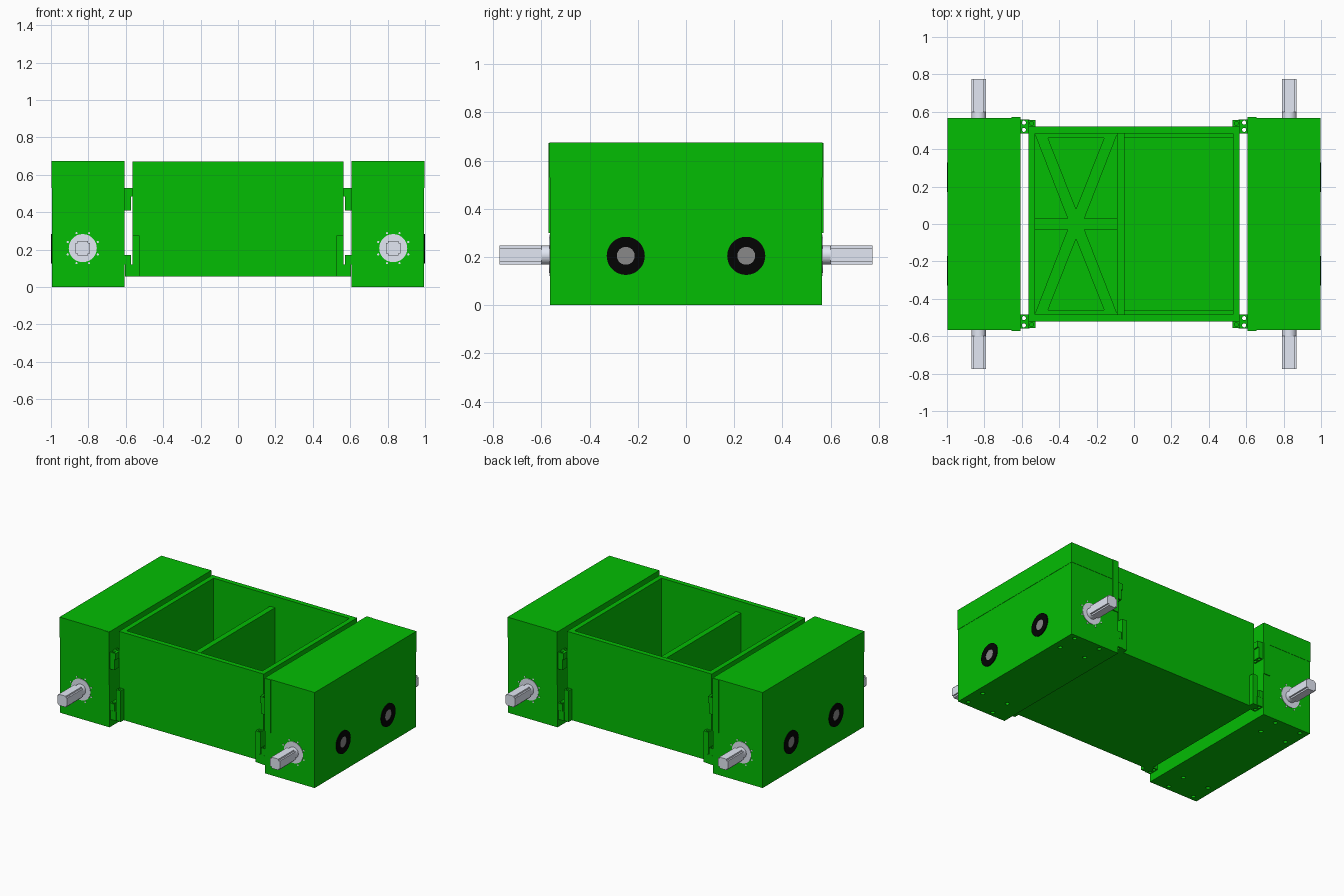
import bpy, bmesh, math
from mathutils import Matrix, Vector

if "Cube" in bpy.data.objects:
    bpy.data.objects.remove(bpy.data.objects["Cube"])


def material(name, rgb):
    m = bpy.data.materials.new(name)
    m.diffuse_color = (*rgb, 1)
    m.use_nodes = True
    m.node_tree.nodes["Principled BSDF"].inputs["Base Color"].default_value = m.diffuse_color
    return m


GREEN = material("green_paint", (0.001, 0.51, 0.001))
BLACK = material("black_rubber", (0.001, 0.001, 0.001))
STEEL = material("steel", (0.76, 0.80, 0.90))
HUB = material("hub_grey", (0.25, 0.25, 0.25))


def box(bm, x0, x1, y0, y1, z0, z1):
    c = Vector(((x0 + x1) / 2, (y0 + y1) / 2, (z0 + z1) / 2))
    s = Matrix.Diagonal((x1 - x0, y1 - y0, z1 - z0, 1))
    bmesh.ops.create_cube(bm, size=1, matrix=Matrix.Translation(c) @ s)


def cyl(bm, axis, start, length, r, seg=32):
    """Cylinder from start along +axis."""
    d = Vector({"x": (1, 0, 0), "y": (0, 1, 0), "z": (0, 0, 1)}[axis])
    rot = d.to_track_quat("Z", "Y").to_matrix().to_4x4()
    mat = Matrix.Translation(Vector(start) + d * length / 2) @ rot
    bmesh.ops.create_cone(bm, cap_ends=True, segments=seg, radius1=r, radius2=r,
                          depth=length, matrix=mat)


def prism(bm, pts, axis, a, b):
    """Extrude a 2D outline along y (outline in xz) or z (outline in xy)."""
    def place(p, h):
        return (p[0], h, p[1]) if axis == "y" else (p[0], p[1], h)
    lo = [bm.verts.new(place(p, a)) for p in pts]
    hi = [bm.verts.new(place(p, b)) for p in pts]
    n = len(pts)
    faces = [bm.faces.new(lo), bm.faces.new(hi[::-1])]
    for i in range(n):
        faces.append(bm.faces.new((lo[i], hi[i], hi[(i + 1) % n], lo[(i + 1) % n])))
    bmesh.ops.recalc_face_normals(bm, faces=faces)


def to_object(name, bm):
    me = bpy.data.meshes.new(name)
    bm.to_mesh(me)
    bm.free()
    ob = bpy.data.objects.new(name, me)
    bpy.context.scene.collection.objects.link(ob)
    return ob


def part(name, mat, build, cut=None, mirror="", smooth=False):
    """Make a part, subtract its cutter, then mirror it over the given axes."""
    bm = bmesh.new()
    build(bm)
    ob = to_object(name, bm)
    if cut:
        cb = bmesh.new()
        cut(cb)
        cutter = to_object(name + "_cutter", cb)
        cutter.hide_render = True
        mod = ob.modifiers.new("cut", "BOOLEAN")
        mod.operation, mod.solver, mod.object = "DIFFERENCE", "EXACT", cutter
        dg = bpy.context.evaluated_depsgraph_get()
        ob.data = bpy.data.meshes.new_from_object(ob.evaluated_get(dg))
        ob.modifiers.clear()
        bpy.data.objects.remove(cutter)
    ob.data.materials.clear()
    ob.data.materials.append(mat)
    if smooth:
        ob.data.shade_smooth()
        ob.data.set_sharp_from_angle(angle=math.radians(30))
    if mirror:
        m = ob.modifiers.new("mirror", "MIRROR")
        m.use_axis = ("x" in mirror, "y" in mirror, False)
        m.use_mirror_merge = False
    return ob


# Side housings with bolt holes underneath
def housing_holes(bm):
    for x in (0.735, 0.94):
        for y in (-0.53, -0.385, 0.385, 0.53):
            cyl(bm, "z", (x, y, -0.02), 0.04, 0.014, 20)


part("side_housing", GREEN, lambda bm: box(bm, 0.607, 0.994, -0.565, 0.565, 0, 0.53),
     housing_holes, "x")
part("housing_cover", GREEN,
     lambda bm: box(bm, 0.606, 0.996, -0.567, 0.567, 0.53, 0.675), mirror="x")
part("housing_edge_strip", GREEN,
     lambda bm: box(bm, 0.608, 0.655, 0.56, 0.571, 0.30, 0.674), mirror="xy")

# Open central bin with a lower divider
part("central_bin", GREEN, lambda bm: box(bm, -0.565, 0.565, -0.52, 0.52, 0.055, 0.672),
     lambda bm: box(bm, -0.53, 0.53, -0.485, 0.485, 0.09, 1))
part("bin_divider", GREEN, lambda bm: box(bm, -0.09, -0.05, -0.486, 0.486, 0.085, 0.592))


# Floor ribs: crossed diagonals, middle bar and edge rails
def floor_ribs(bm):
    half = [(-0.53, 0.485), (-0.31, 0.485), (-0.31, 0.46), (-0.46, 0.46),
            (-0.31, 0.08), (-0.31, 0.03), (-0.355, 0.03), (-0.53, 0.48)]
    for sy in (1, -1):
        prism(bm, [(x, y * sy) for x, y in half], "z", 0.085, 0.12)
        prism(bm, [(-0.62 - x, y * sy) for x, y in half], "z", 0.085, 0.12)
        lo, hi = sorted((0.46 * sy, 0.485 * sy))
        box(bm, -0.05, 0.53, lo, hi, 0.085, 0.12)
    box(bm, -0.53, -0.09, -0.03, 0.03, 0.085, 0.12)


part("floor_ribs", GREEN, floor_ribs)


# Corner hinge tabs joining housings and bin
def tabs(bm):
    prism(bm, [(0.61, 0.41), (0.61, 0.53), (0.563, 0.53), (0.563, 0.485),
               (0.573, 0.485), (0.573, 0.41)], "y", 0.485, 0.56)
    box(bm, 0.573, 0.61, 0.485, 0.56, 0.12, 0.17)
    box(bm, 0.56, 0.605, 0.485, 0.56, 0.055, 0.1195)


def tab_holes(bm):
    for y in (0.503, 0.542):
        cyl(bm, "z", (0.589, y, 0), 0.6, 0.011, 16)


part("hinge_tabs", GREEN, tabs, tab_holes, "xy")
part("bin_corner_lug", GREEN,
     lambda bm: box(bm, 0.527, 0.564, 0.515, 0.556, 0.055, 0.275),
     lambda bm: cyl(bm, "z", (0.547, 0.538, 0.2), 0.2, 0.010, 16), "xy")

# Round ports on the outer faces
part("port_ring", BLACK, lambda bm: cyl(bm, "x", (0.97, 0.25, 0.205), 0.03, 0.079, 48),
     lambda bm: cyl(bm, "x", (0.9, 0.25, 0.205), 0.2, 0.037, 48), "xy", True)
part("port_hub", HUB, lambda bm: cyl(bm, "x", (0.97, 0.25, 0.205), 0.027, 0.037, 48),
     mirror="xy", smooth=True)

# Output shafts: flange, round collar and notched square bar
SX, SZ = 0.83, 0.208
part("shaft_flange", STEEL, lambda bm: cyl(bm, "y", (SX, 0.55, SZ), 0.018, 0.075, 48),
     mirror="xy", smooth=True)


def flange_screws(bm):
    for i in range(8):
        a = math.radians(22.5 + 45 * i)
        cyl(bm, "y", (SX + 0.087 * math.cos(a), 0.55, SZ + 0.087 * math.sin(a)),
            0.017, 0.006, 12)


part("flange_screws", STEEL, flange_screws, mirror="xy", smooth=True)
part("shaft_collar", STEEL, lambda bm: cyl(bm, "y", (SX, 0.56, SZ), 0.042, 0.039),
     mirror="xy", smooth=True)


def shaft(bm):
    a, b = 0.039, 0.028
    corner = [(a, b), (b, b), (b, a)]
    pts = []
    for q in range(4):
        r = Matrix.Rotation(q * math.pi / 2, 2)
        pts += [tuple(r @ Vector(p)) for p in corner]
    prism(bm, [(SX + x, SZ + z) for x, z in pts], "y", 0.60, 0.774)


part("output_shaft", STEEL, shaft, mirror="xy")
